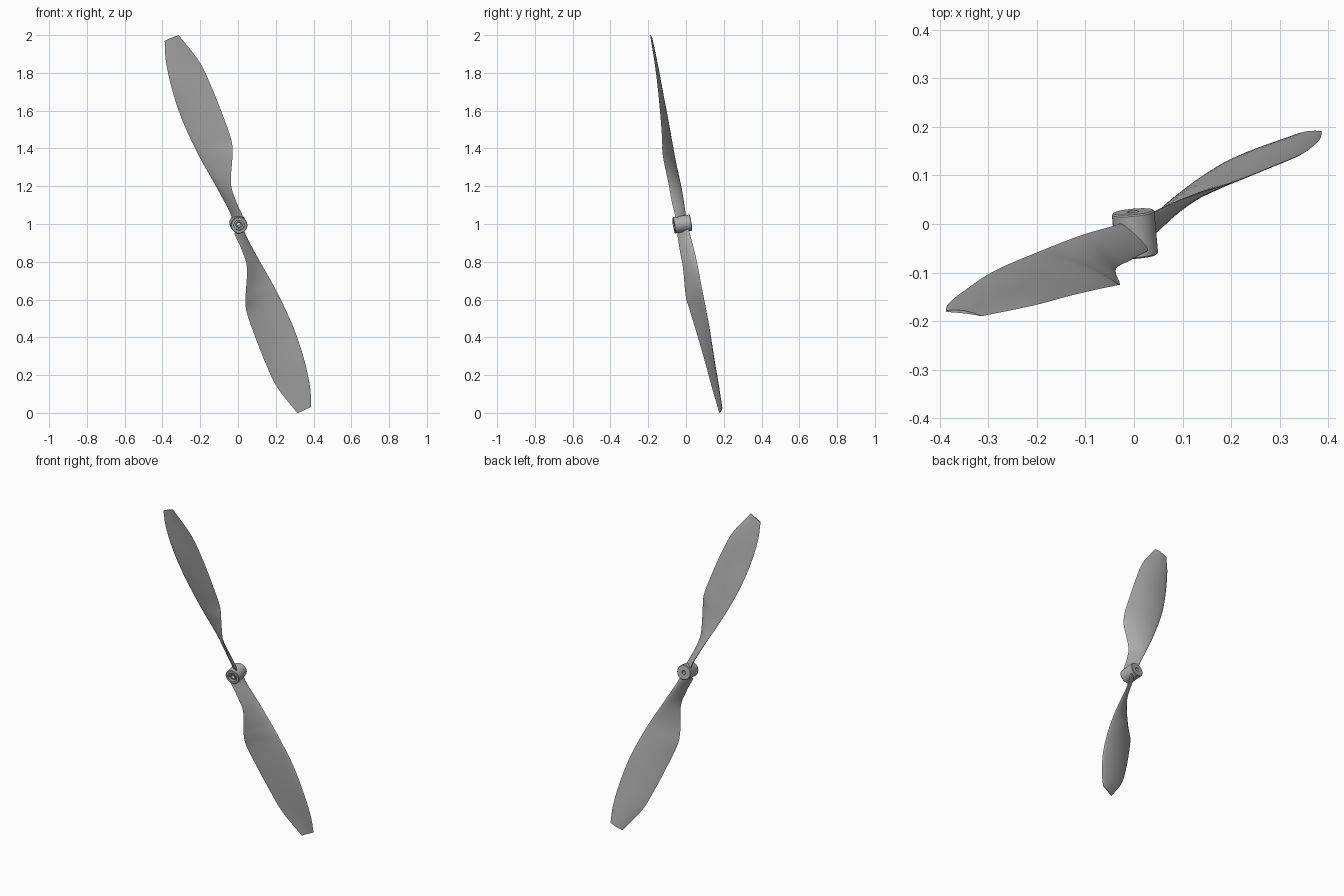
import bpy, bmesh, math
from mathutils import Vector, Matrix

if "Cube" in bpy.data.objects:
    bpy.data.objects.remove(bpy.data.objects["Cube"])

CENTER = Vector((0, 0, 1))
AXIS = Vector((-0.09, 1, 0.155)).normalized()
SPAN = Vector((-0.33, -0.17, 0.93)).normalized()

grey = bpy.data.materials.new("propeller_grey")
grey.use_nodes = True
grey.diffuse_color = (0.42, 0.42, 0.42, 1)
grey.node_tree.nodes["Principled BSDF"].inputs["Base Color"].default_value = grey.diffuse_color

# Blade edges from root to tip, relative to the hub centre
LEADING = [(-.03, .0, .03), (-.045, -.005, .07), (-.108, -.023, .185), (-.203, -.06, .354),
           (-.293, -.1, .545), (-.35, -.138, .715), (-.383, -.165, .87), (-.388, -.18, .97)]
TRAILING = [(.029, -.055, .035), (-.008, -.075, .116), (-.037, -.092, .21), (-.029, -.124, .37),
            (-.034, -.126, .44), (-.077, -.135, .566), (-.14, -.15, .725),
            (-.203, -.167, .857), (-.314, -.19, 1.0)]


def edge_point(points, s):
    """Smooth curve through the points, sampled at fraction s of the span."""
    pts = [Vector(p) for p in points]
    reach = [p.dot(SPAN) for p in pts]
    r = reach[0] + (reach[-1] - reach[0]) * s
    n = len(pts)
    i = 0
    while i < n - 2 and r > reach[i + 1]:
        i += 1

    def slope(k):
        a, b = max(k - 1, 0), min(k + 1, n - 1)
        return (pts[b] - pts[a]) / (reach[b] - reach[a])

    h = reach[i + 1] - reach[i]
    u = (r - reach[i]) / h
    return (pts[i] * (1 + 2 * u) * (1 - u) ** 2 + slope(i) * h * u * (1 - u) ** 2
            + pts[i + 1] * u * u * (3 - 2 * u) + slope(i + 1) * h * u * u * (u - 1))


def section(s, steps=14):
    """Closed cambered airfoil ring between the two blade edges."""
    lead, trail = edge_point(LEADING, s), edge_point(TRAILING, s)
    chord = trail - lead
    normal = chord.cross(SPAN).normalized()
    if normal.y < 0:
        normal = -normal
    c = chord.length
    blend = min(1, s / 0.3)
    thickness = c * (0.24 * (1 - blend) + 0.065 * blend)
    camber = 0.045 * c * blend
    ring = []
    for k in range(2 * steps):
        t = (1 - math.cos(math.pi * k / steps)) / 2
        side = 1 if k <= steps else -1
        half = thickness * 1.3 * math.sqrt(t) * (1 - t) ** 0.8
        ring.append(lead + chord * t + normal * (camber * 4 * t * (1 - t) + side * half))
    return ring


def finish(name, bm, angle):
    bmesh.ops.recalc_face_normals(bm, faces=bm.faces)
    mesh = bpy.data.meshes.new(name)
    bm.to_mesh(mesh)
    bm.free()
    mesh.materials.append(grey)
    obj = bpy.data.objects.new(name, mesh)
    bpy.context.collection.objects.link(obj)
    bpy.ops.object.select_all(action='DESELECT')
    obj.select_set(True)
    bpy.context.view_layer.objects.active = obj
    bpy.ops.object.shade_smooth_by_angle(angle=math.radians(angle))


def bridge(bm, a, b):
    for k in range(len(a)):
        j = (k + 1) % len(a)
        bm.faces.new((a[k], a[j], b[j], b[k]))


# Two twisted blades, half a turn apart about the hub axis
for name, turn in (("upper_blade", 0), ("lower_blade", math.pi)):
    place = Matrix.Translation(CENTER) @ Matrix.Rotation(turn, 4, AXIS)
    bm = bmesh.new()
    rings = [[bm.verts.new(place @ p) for p in section(i / 48)] for i in range(49)]
    for a, b in zip(rings, rings[1:]):
        bridge(bm, a, b)
    bm.faces.new(rings[0])
    bm.faces.new(rings[-1])
    finish(name, bm, 40)

# Hub turned from a closed profile: bore, front recess and bevelled rims
profile = [(.012, .046), (.041, .046), (.044, .043), (.044, -.043), (.041, -.046),
           (.027, -.046), (.027, -.03), (.018, -.03), (.018, -.04), (.012, -.04)]
place = (Matrix.Translation(CENTER + Vector((.002, -.02, 0)))
         @ Vector((0, 0, 1)).rotation_difference(AXIS).to_matrix().to_4x4())
bm = bmesh.new()
SIDES = 40
rings = []
for i in range(SIDES):
    turn = place @ Matrix.Rotation(2 * math.pi * i / SIDES, 4, 'Z')
    rings.append([bm.verts.new(turn @ Vector((r, 0, z))) for r, z in profile])
for i in range(SIDES):
    bridge(bm, rings[i], rings[(i + 1) % SIDES])
finish("hub", bm, 30)
